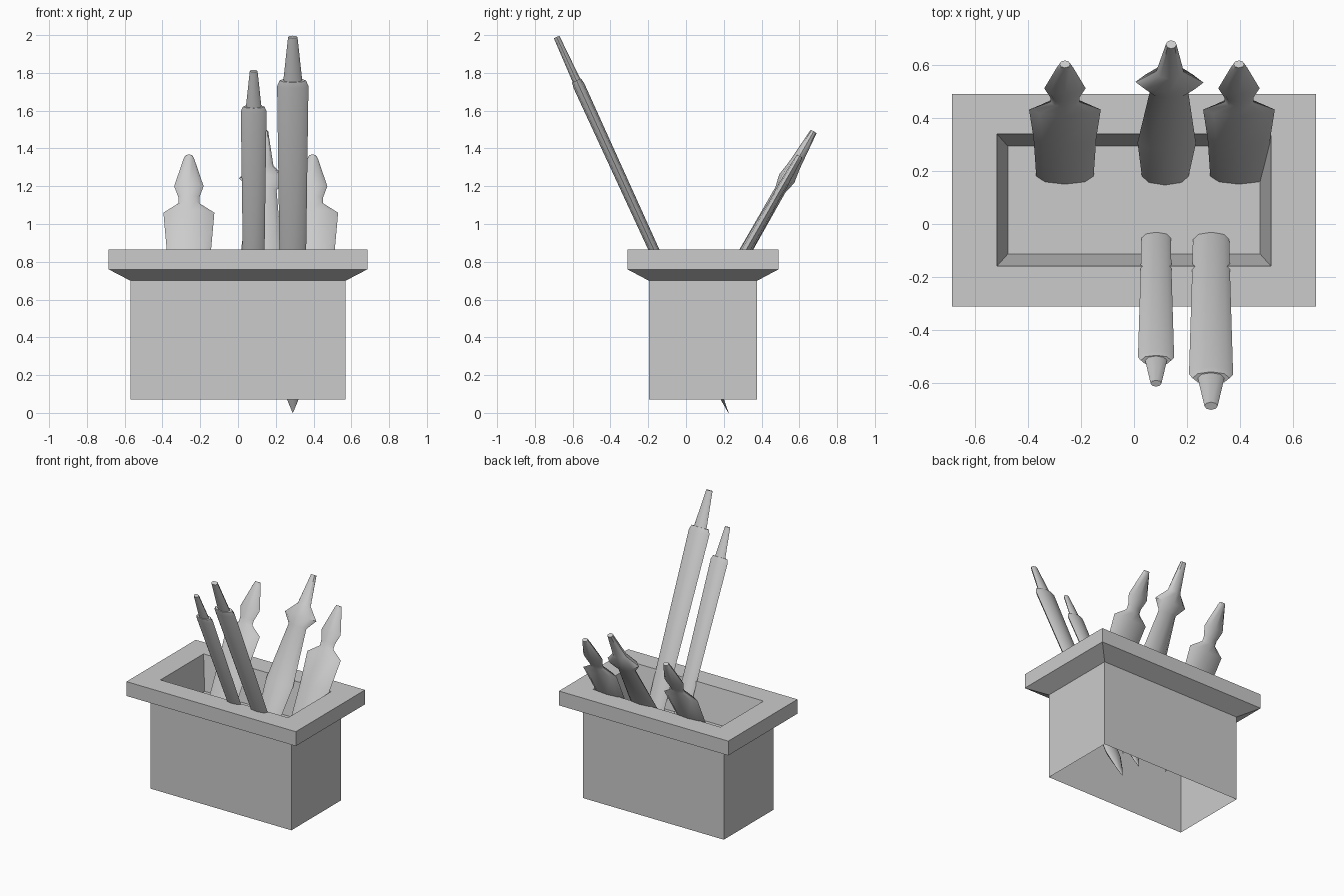
import bpy, bmesh, math
from mathutils import Vector

if "Cube" in bpy.data.objects:
    bpy.data.objects.remove(bpy.data.objects["Cube"])

grey = bpy.data.materials.new("plain_grey")
grey.use_nodes = True
colour = (0.6, 0.6, 0.6, 1)
grey.diffuse_color = colour
grey.node_tree.nodes["Principled BSDF"].inputs["Base Color"].default_value = colour


def loft(name, rings, cap_start=True, cap_end=True):
    """Skin a list of equal rings into one object."""
    bm = bmesh.new()
    loops = [[bm.verts.new(p) for p in ring] for ring in rings]
    n = len(loops[0])
    for a, b in zip(loops, loops[1:]):
        for i in range(n):
            j = (i + 1) % n
            bm.faces.new((a[i], a[j], b[j], b[i]))
    if cap_start:
        bm.faces.new(loops[0][::-1])
    if cap_end:
        bm.faces.new(loops[-1])
    mesh = bpy.data.meshes.new(name)
    bm.to_mesh(mesh)
    bm.free()
    mesh.materials.append(grey)
    obj = bpy.data.objects.new(name, mesh)
    bpy.context.collection.objects.link(obj)
    return obj


def tool(name, bottom, top, stations, sides=8):
    """Flattened stick along an axis; stations are (height, half width, half thickness)."""
    bottom, top = Vector(bottom), Vector(top)
    axis = (top - bottom).normalized()
    across = Vector((1, 0, 0))
    across = (across - axis * across.dot(axis)).normalized()
    depth = axis.cross(across)
    rings = []
    for z, w, d in stations:
        centre = bottom.lerp(top, (z - bottom.z) / (top.z - bottom.z))
        angles = [math.tau * i / sides for i in range(sides)]
        rings.append([centre + across * w * math.cos(a) + depth * d * math.sin(a)
                      for a in angles])
    obj = loft(name, rings)
    bpy.ops.object.select_all(action='DESELECT')
    obj.select_set(True)
    bpy.context.view_layer.objects.active = obj
    bpy.ops.object.shade_smooth_by_angle(angle=math.radians(40))


# Planter box: open underneath, flared rim, sunken floor
mid_y = 0.09
box_profile = [(0.57, 0.287, 0.07), (0.57, 0.287, 0.7), (0.685, 0.4, 0.76),
               (0.685, 0.4, 0.865), (0.516, 0.249, 0.865), (0.475, 0.203, 0.62)]
loft("box", [[(sx * x, mid_y + sy * y, z)
              for sx, sy in ((-1, -1), (1, -1), (1, 1), (-1, 1))]
             for x, y, z in box_profile], cap_start=False)

# Two forward-leaning handles with narrow ends
handle = [(0, 0.001, 0.001), (0.07, 0.03, 0.008), (0.2, 0.064, 0.022),
          (0.87, 0.071, 0.027), (1.73, 0.083, 0.031), (1.76, 0.07, 0.026),
          (1.76, 0.05, 0.022), (1.99, 0.025, 0.016)]
for name, x, tip_y, end_y, end_z, s in (("large_handle", 0.29, 0.225, -0.685, 1.99, 1.0),
                                        ("small_handle", 0.083, 0.15, -0.6, 1.81, 0.82)):
    low = end_z - 1.99 * s
    tool(name, (x, tip_y, low), (x, end_y, end_z),
         [(low + z * s, w * s, d * s) for z, w, d in handle])


def blade_axis(x, z):
    return (x, 0.18 + 0.57 * (z - 0.62), z)


# Matching pair of broad blades leaning back
broad = [(0.33, 0.004, 0.003), (0.45, 0.07, 0.016), (0.62, 0.108, 0.027),
         (0.87, 0.118, 0.029), (1.06, 0.135, 0.026), (1.11, 0.055, 0.022),
         (1.14, 0.055, 0.022), (1.2, 0.078, 0.024), (1.34, 0.03, 0.018),
         (1.36, 0.02, 0.016)]
for side, x in (("right", -0.26), ("left", 0.395)):
    tool(side + "_blade", blade_axis(x, 0.33), blade_axis(x, 1.36), broad)

# Taller middle blade with a pointed guard
middle = [(0.33, 0.004, 0.003), (0.45, 0.06, 0.018), (0.62, 0.088, 0.03),
          (0.84, 0.11, 0.032), (1.18, 0.072, 0.03), (1.24, 0.128, 0.046),
          (1.31, 0.052, 0.034), (1.49, 0.02, 0.018)]
tool("middle_blade", blade_axis(0.11, 0.33), blade_axis(0.14, 1.49), middle)
